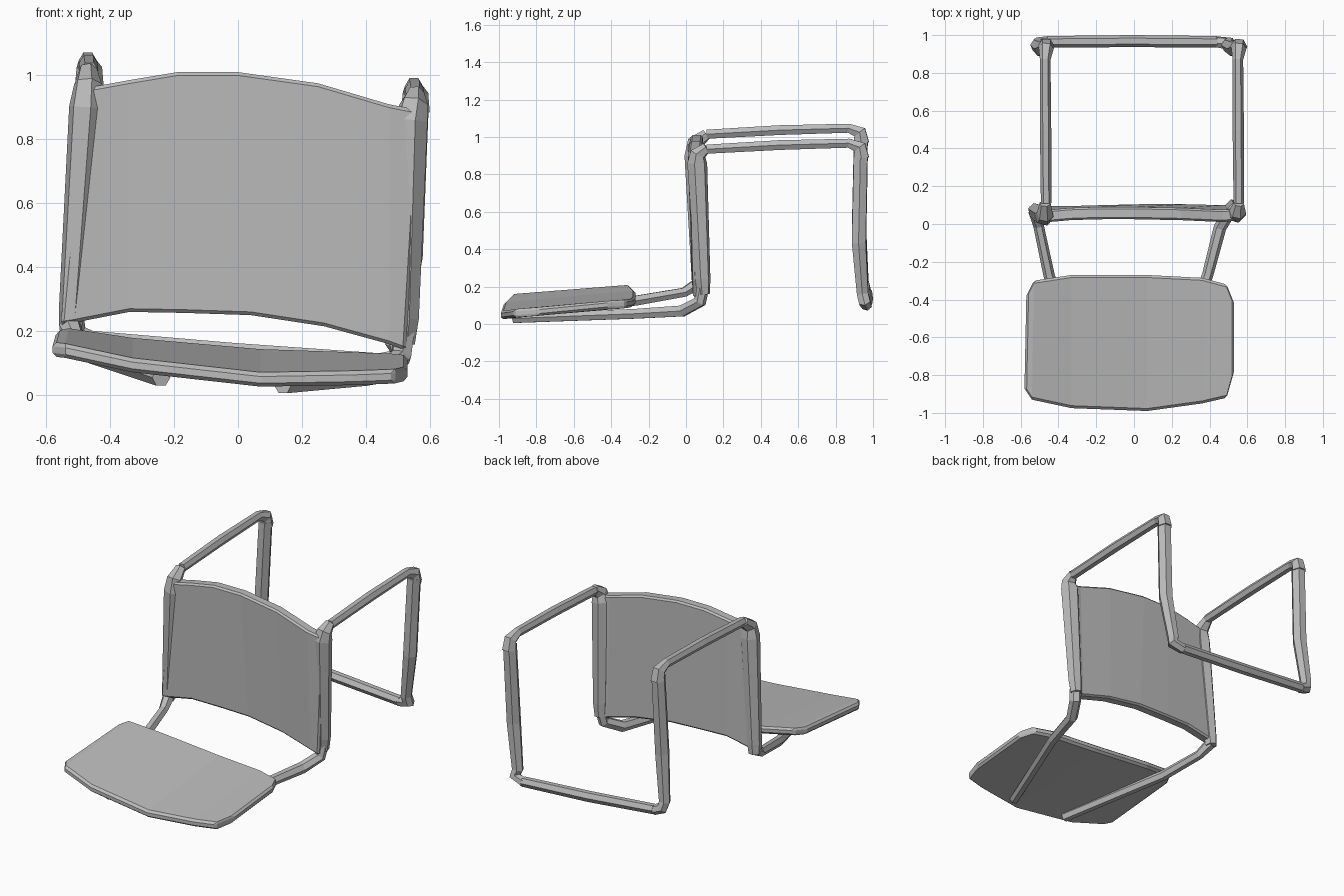
import bpy, bmesh
from mathutils import Vector

cube = bpy.data.objects.get("Cube")
if cube:
    bpy.data.objects.remove(cube, do_unlink=True)

grey = bpy.data.materials.new("light grey")
grey.use_nodes = True
colour = (0.5, 0.5, 0.5, 1)
grey.diffuse_color = colour
grey.node_tree.nodes["Principled BSDF"].inputs["Base Color"].default_value = colour


def add_object(name, mesh):
    mesh.materials.clear()
    mesh.materials.append(grey)
    obj = bpy.data.objects.new(name, mesh)
    bpy.context.collection.objects.link(obj)
    return obj


def tube(name, points):
    """Six-sided faceted tube; each point is x, y, z, radius."""
    curve = bpy.data.curves.new(name + "_path", "CURVE")
    curve.dimensions = "3D"
    curve.bevel_depth = 1
    curve.bevel_resolution = 1
    curve.use_fill_caps = True
    spline = curve.splines.new("POLY")
    spline.points.add(len(points) - 1)
    for point, (x, y, z, r) in zip(spline.points, points):
        point.co = (x, y, z, 1)
        point.radius = r
    helper = bpy.data.objects.new(name + "_path", curve)
    bpy.context.collection.objects.link(helper)
    bpy.context.view_layer.update()
    deps = bpy.context.evaluated_depsgraph_get()
    mesh = bpy.data.meshes.new_from_object(helper.evaluated_get(deps))
    bpy.data.objects.remove(helper, do_unlink=True)
    mesh.polygons.foreach_set("use_smooth", [False] * len(mesh.polygons))
    return add_object(name, mesh)


def panel(name, stations, offset, bevel):
    """Loft a faceted slab across pairs of edge points."""
    bm = bmesh.new()
    offset = Vector(offset)
    rings = []
    for p, q in stations:
        p, q = Vector(p), Vector(q)
        rings.append([bm.verts.new(v) for v in (p, q, q + offset, p + offset)])
    for a, b in zip(rings, rings[1:]):
        for i in range(4):
            j = (i + 1) % 4
            bm.faces.new((a[i], a[j], b[j], b[i]))
    bm.faces.new(rings[0])
    bm.faces.new(rings[-1])
    bmesh.ops.recalc_face_normals(bm, faces=bm.faces)
    mesh = bpy.data.meshes.new(name)
    bm.to_mesh(mesh)
    bm.free()
    obj = add_object(name, mesh)
    mod = obj.modifiers.new("worn_edges", "BEVEL")
    mod.width = bevel
    mod.segments = 1
    mod.limit_method = "ANGLE"
    mod.angle_limit = 0.9
    return obj


# Backrest slab, lying flat: front edge and rear edge of its upper face
panel("backrest", [
    ((-.58, -.87, .165), (-.57, -.38, .20)),
    ((-.54, -.93, .16), (-.53, -.30, .21)),
    ((-.33, -.975, .115), (-.33, -.27, .18)),
    ((.07, -.99, .07), (.07, -.27, .145)),
    ((.36, -.95, .075), (.36, -.285, .135)),
    ((.49, -.92, .08), (.49, -.32, .13)),
    ((.53, -.78, .09), (.53, -.42, .125)),
], (0, 0, -.045), .012)

# Seat slab, standing upright: lower and upper edge of its front face
panel("seat", [
    ((-.555, .035, .22), (-.49, .01, .93)),
    ((-.52, .03, .225), (-.45, .01, .965)),
    ((-.34, .03, .26), (-.34, .02, .985)),
    ((-.17, .035, .257), (-.19, .025, 1.01)),
    ((.04, .04, .25), (.0, .025, 1.01)),
    ((.27, .04, .215), (.25, .02, .975)),
    ((.47, .035, .16), (.47, .01, .91)),
    ((.525, .04, .14), (.57, .02, .89)),
], (0, .065, 0), .01)

# Converging rails below the backrest, bending up into the seat frame
tube("right_back_rail", [
    (-.24, -.92, .055, .03), (-.45, -.27, .125, .03),
    (-.505, -.01, .17, .028), (-.525, .07, .22, .035)])
tube("left_back_rail", [
    (.14, -.92, .03, .028), (.39, -.27, .055, .03),
    (.455, -.02, .07, .034), (.51, .075, .12, .035), (.52, .09, .2, .035)])

# Uprights beside the seat, turning into the lying legs
tube("right_seat_side", [
    (-.525, .075, .20, .035), (-.52, .07, .26, .042), (-.475, .045, .90, .055),
    (-.47, .05, .97, .045), (-.47, .11, 1.015, .03)])
tube("left_seat_side", [
    (.52, .095, .16, .034), (.525, .09, .24, .042), (.54, .06, .86, .055),
    (.55, .065, .91, .045), (.555, .11, .945, .028)])

# Legs running back, then down to the floor-side crossbar
for name, s, x, z, foot_x, foot_z in (
        ("right", -1, -.465, 1.015, -.515, .21),
        ("left", 1, .555, .935, .495, .14)):
    tube(name + "_front_leg", [
        (x, .11, z, .028), (x - .003, .50, z + .022, .03),
        (x - .005, .87, z + .032, .028), (x, .93, z + .01, .04),
        (x, .94, z - .05, .045)])
    tube(name + "_rear_leg", [
        (x, .935, z - .02, .042), (x - .02, .925, z - .5, .043),
        (foot_x, .945, foot_z + .02, .035), (foot_x + .01, .955, foot_z - .02, .035),
        (foot_x - s * .06, .965, foot_z - .04, .03)])

# Bar joining the two rear legs
tube("rear_crossbar", [
    (-.46, .965, .175, .03), (-.01, .968, .135, .032), (.44, .965, .105, .03)])
